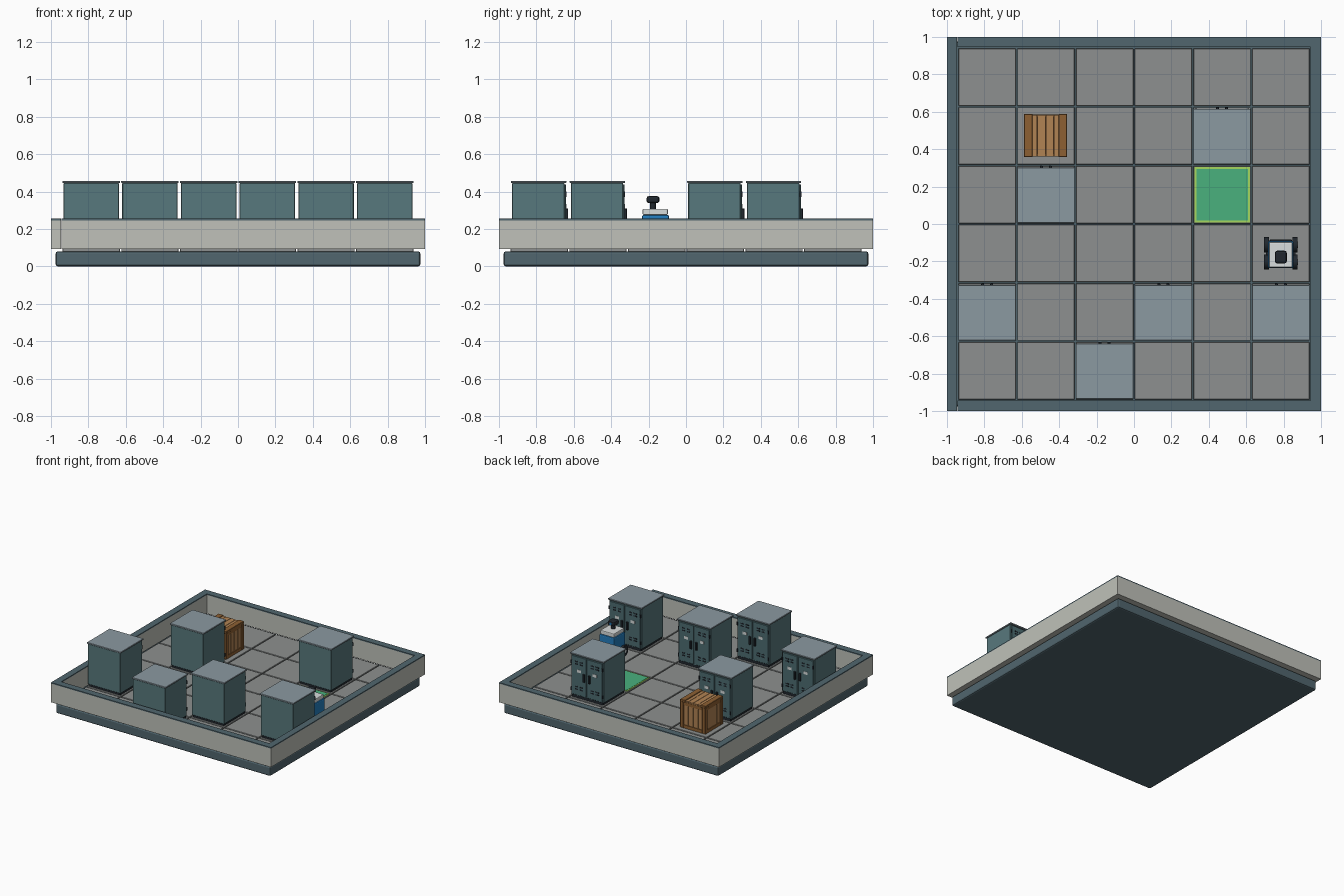
import bpy, math

if "Cube" in bpy.data.objects:
    bpy.data.objects.remove(bpy.data.objects["Cube"])

PITCH, FLOOR = 0.314, 0.095


def mat(name, r, g, b):
    m = bpy.data.materials.new(name)
    lin = [(c / 255) ** 2.2 for c in (r, g, b)]
    m.diffuse_color = (*lin, 1)
    m.use_nodes = True
    m.node_tree.nodes["Principled BSDF"].inputs["Base Color"].default_value = m.diffuse_color
    return m


SLATE = mat("slate", 82, 102, 110)
DARK = mat("dark", 38, 44, 50)
WALL = mat("pale_wall", 190, 192, 184)
TILE = mat("tile_grey", 140, 143, 142)
TEAL = mat("cabinet_teal", 88, 120, 124)
DOOR = mat("door_teal", 78, 108, 113)
LID = mat("lid_grey", 138, 152, 160)
WHITE = mat("white", 215, 220, 220)
BLUE = mat("blue", 40, 125, 190)
GREEN = mat("green", 75, 175, 125)
LIME = mat("lime", 165, 215, 95)
WOOD = mat("wood", 176, 130, 84)
WOOD2 = mat("wood_frame", 140, 96, 54)
WOOD3 = mat("wood_shadow", 85, 58, 36)


def finish(o, name, m, bevel=0, segs=1):
    o.name = name
    o.data.materials.append(m)
    if bevel:
        b = o.modifiers.new("bevel", "BEVEL")
        b.width, b.segments = bevel, segs
    return o


def box(name, m, x0, x1, y0, y1, z0, z1, bevel=0, segs=1):
    bpy.ops.mesh.primitive_cube_add(size=1, location=((x0 + x1) / 2, (y0 + y1) / 2, (z0 + z1) / 2))
    o = bpy.context.object
    o.scale = (x1 - x0, y1 - y0, z1 - z0)
    bpy.ops.object.transform_apply(location=False, rotation=False, scale=True)
    return finish(o, name, m, bevel, segs)


def cyl(name, m, loc, r, h, axis="z", sides=20):
    rot = {"z": (0, 0, 0), "x": (0, math.pi / 2, 0), "y": (math.pi / 2, 0, 0)}[axis]
    bpy.ops.mesh.primitive_cylinder_add(vertices=sides, radius=r, depth=h, location=loc, rotation=rot)
    o = finish(bpy.context.object, name, m)
    bpy.ops.object.shade_smooth_by_angle(angle=math.radians(35))
    return o


def cell(col, row):
    return (col - 2.5) * PITCH, (row - 2.5) * PITCH


# plinth
box("plinth", SLATE, -0.975, 0.975, -0.975, 0.975, 0, 0.08, 0.012, 2)

# floor tiles
for c in range(6):
    for r in range(6):
        x, y = cell(c, r)
        h = PITCH / 2 - 0.004
        box("floor_tile", TILE, x - h, x + h, y - h, y + h, 0.078, FLOOR, 0.002)

# perimeter walls with dark caps
for s in (-1, 1):
    a, b = sorted((s * 0.945, s * 1.0))
    box("side_wall", WALL, a, b, -1, 1, 0.093, 0.246)
    box("side_wall_cap", SLATE, a, b, -1, 1, 0.246, 0.255)
    box("end_wall", WALL, -0.945, 0.945, a, b, 0.093, 0.246)
    box("end_wall_cap", SLATE, -0.945, 0.945, a, b, 0.246, 0.255)

# goal tile
gx, gy = cell(4, 3)
box("goal_border", LIME, gx - 0.148, gx + 0.148, gy - 0.148, gy + 0.148, FLOOR, 0.098)
box("goal_pad", GREEN, gx - 0.138, gx + 0.138, gy - 0.138, gy + 0.138, 0.097, 0.1)


# two-door cabinet, doors facing the back
def cabinet(x, y):
    box("cabinet_foot", DARK, x - 0.14, x + 0.14, y - 0.138, y + 0.135, FLOOR, 0.115)
    box("cabinet_body", TEAL, x - 0.148, x + 0.148, y - 0.145, y + 0.135, 0.113, 0.446, 0.003)
    box("cabinet_lid", LID, x - 0.154, x + 0.154, y - 0.151, y + 0.145, 0.446, 0.457, 0.002)
    for s in (-1, 1):
        cx, f = x + s * 0.072, y + 0.143
        box("cabinet_door", DOOR, cx - 0.068, cx + 0.068, y + 0.134, f, 0.122, 0.438, 0.002)
        for z in (0.17, 0.19, 0.375, 0.395):
            for d in (-0.022, 0.022):
                box("door_vent", DARK, cx + d - 0.014, cx + d + 0.014, f - 0.002, f + 0.0015, z - 0.005, z + 0.005)
        box("door_label", WHITE, cx - 0.018, cx + 0.018, f - 0.002, f + 0.002, 0.31, 0.333)
        hx = x + s * 0.024
        box("door_handle", DARK, hx - 0.008, hx + 0.008, f - 0.002, f + 0.012, 0.245, 0.31, 0.002)
        for z in (0.165, 0.385):
            hx = x + s * 0.14
            box("door_hinge", DARK, hx - 0.005, hx + 0.005, f - 0.006, f + 0.003, z - 0.014, z + 0.014)


for c, r in ((0, 1), (1, 3), (2, 0), (3, 1), (4, 4), (5, 1)):
    cabinet(*cell(c, r))

# wooden crate: core, vertical planks, corner posts, rails
kx, ky, H = -0.473, 0.473, 0.115
top = FLOOR + 2 * H
box("crate_core", WOOD3, kx - 0.1, kx + 0.1, ky - 0.1, ky + 0.1, FLOOR + 0.005, top - 0.015)
for i in range(4):
    d = (i - 1.5) * 0.044
    box("crate_top_plank", WOOD, kx + d - 0.0205, kx + d + 0.0205, ky - H + 0.004, ky + H - 0.004, top - 0.018, top - 0.006)
    for s in (-1, 1):
        a, b = sorted((s * 0.098, s * 0.108))
        box("crate_end_plank", WOOD, kx + d - 0.02, kx + d + 0.02, ky + a, ky + b, FLOOR + 0.01, top - 0.015)
        box("crate_side_plank", WOOD, kx + a, kx + b, ky + d - 0.02, ky + d + 0.02, FLOOR + 0.01, top - 0.015)
for s in (-1, 1):
    a, b = sorted((s * 0.07, s * H))
    box("crate_top_batten", WOOD2, kx + a, kx + b, ky - H, ky + H, top - 0.018, top, 0.002)
    for t in (-1, 1):
        c, d = sorted((t * 0.085, t * H))
        e, g = sorted((s * 0.085, s * H))
        box("crate_post", WOOD2, kx + e, kx + g, ky + c, ky + d, FLOOR, top - 0.016, 0.002)
    e, g = sorted((s * 0.098, s * 0.113))
    for z in (FLOOR, top - 0.042):
        box("crate_end_rail", WOOD2, kx - 0.09, kx + 0.09, ky + e, ky + g, z, z + 0.026)
        box("crate_side_rail", WOOD2, kx + e, kx + g, ky - 0.09, ky + 0.09, z, z + 0.026)

# small wheeled robot
rx, ry = 0.785, -0.157
box("robot_chassis", DARK, rx - 0.06, rx + 0.06, ry - 0.075, ry + 0.075, 0.12, 0.165, 0.004)
box("robot_body", BLUE, rx - 0.068, rx + 0.068, ry - 0.078, ry + 0.066, 0.16, 0.275, 0.008, 2)
box("robot_deck", WHITE, rx - 0.062, rx + 0.062, ry - 0.075, ry + 0.06, 0.275, 0.308, 0.006, 2)
for s in (-1, 1):
    a, b = sorted((s * 0.064, s * 0.078))
    box("robot_side_rail", DARK, rx + a, rx + b, ry - 0.05, ry + 0.05, 0.13, 0.15)
    for d in (-0.046, 0.046):
        cyl("robot_wheel", DARK, (rx + s * 0.076, ry + d, FLOOR + 0.041), 0.041, 0.026, "x")
        cyl("robot_hub", WHITE, (rx + s * 0.088, ry + d, FLOOR + 0.041), 0.017, 0.006, "x", 12)
cyl("robot_neck", DARK, (rx, ry - 0.02, 0.322), 0.016, 0.04, "z", 12)
box("robot_head", DARK, rx - 0.032, rx + 0.032, ry - 0.054, ry + 0.014, 0.338, 0.376, 0.012, 2)
cyl("robot_lens", BLUE, (rx, ry + 0.014, 0.357), 0.011, 0.004, "y", 12)
